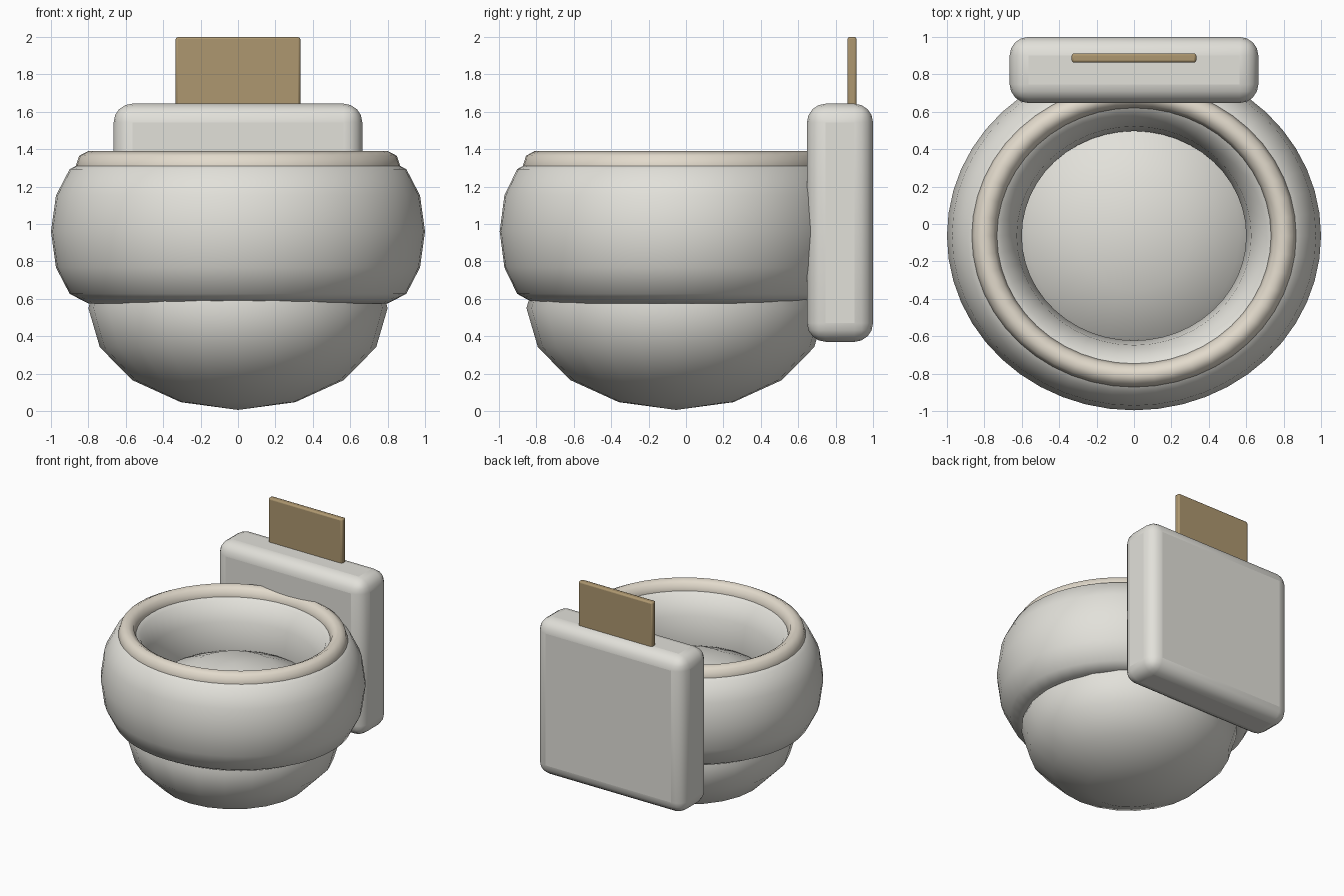
import bpy, math

if "Cube" in bpy.data.objects:
    bpy.data.objects.remove(bpy.data.objects["Cube"])

def material(name, rgb):
    m = bpy.data.materials.new(name)
    m.diffuse_color = (*rgb, 1)
    m.use_nodes = True
    m.node_tree.nodes["Principled BSDF"].inputs["Base Color"].default_value = m.diffuse_color
    return m

porcelain = material("porcelain", (0.76, 0.75, 0.70))
cream = material("cream", (0.76, 0.70, 0.60))
tan = material("tan", (0.42, 0.31, 0.16))

def finish(name, mat, scale, angle):
    o = bpy.context.object
    o.name = name
    o.scale = scale
    bpy.ops.object.transform_apply(location=False, rotation=False, scale=True)
    o.data.materials.append(mat)
    bpy.ops.object.shade_smooth_by_angle(angle=math.radians(angle))
    return o

def ring(name, mat, z, minor, sides, scale):
    bpy.ops.mesh.primitive_torus_add(major_radius=0.8, minor_radius=minor, major_segments=48,
                                     minor_segments=sides, location=(0, -0.063, z))
    return finish(name, mat, scale, 60)

def block(name, mat, lo, hi, width, segments):
    center = [(a + b) / 2 for a, b in zip(lo, hi)]
    bpy.ops.mesh.primitive_cube_add(size=1, location=center)
    o = finish(name, mat, [b - a for a, b in zip(lo, hi)], 40)
    bev = o.modifiers.new("rounded_edges", 'BEVEL')
    bev.width, bev.segments = width, segments
    return o

# Squashed ball forming the foot and the domed floor of the bowl
bpy.ops.mesh.primitive_uv_sphere_add(segments=24, ring_count=8, radius=0.8, location=(0, -0.053, 0.55))
finish("base_dome", porcelain, (1, 1, 0.68), 60)

# Tall swollen bowl wall and the rim on top
ring("bowl_wall", porcelain, 0.96, 0.2, 12, (1, 0.933, 1.925))
ring("rim", cream, 1.302, 0.07, 8, (1, 0.933, 1.26))

# Tank behind the bowl with a thin panel rising from it
block("tank", porcelain, (-0.665, 0.647, 0.37), (0.665, 1.0, 1.643), 0.1, 4)
block("back_panel", tan, (-0.333, 0.863, 1.60), (0.333, 0.912, 2.0), 0.012, 2)
